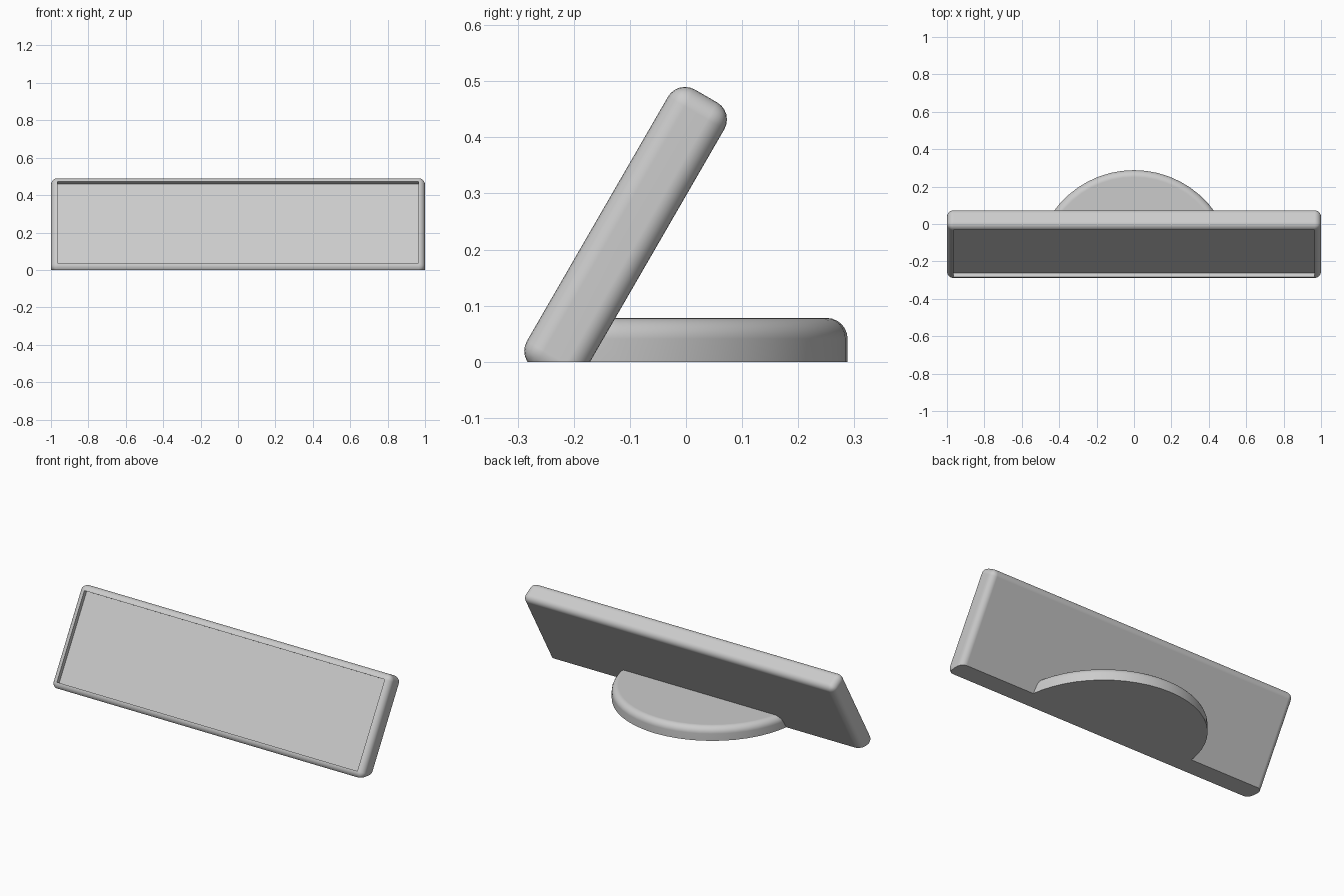
import bpy, bmesh
from math import radians
from mathutils import Matrix, Vector

default = bpy.data.objects.get("Cube")
if default:
    bpy.data.objects.remove(default)

GREY = (0.6, 0.6, 0.6, 1)
TILT = Matrix.Rotation(radians(-30), 4, 'X')   # leans the panel back
FRONT, BACK = -0.264, -0.148                   # panel faces along its own normal
LOW, TOP = -0.145, 0.428                       # panel ends along its slope
ROUND = 0.035

grey = bpy.data.materials.new("plain_grey")
grey.use_nodes = True
grey.diffuse_color = GREY
grey.node_tree.nodes["Principled BSDF"].inputs["Base Color"].default_value = GREY


def clip(bm, point, normal):
    """Remove everything on the normal's side of a plane and cap the cut."""
    geom = bm.verts[:] + bm.edges[:] + bm.faces[:]
    cut = bmesh.ops.bisect_plane(bm, geom=geom, plane_co=point, plane_no=normal,
                                 clear_outer=True)["geom_cut"]
    bmesh.ops.holes_fill(bm, edges=[e for e in cut if isinstance(e, bmesh.types.BMEdge)])


def finish(bm, name):
    bmesh.ops.recalc_face_normals(bm, faces=bm.faces)
    mesh = bpy.data.meshes.new(name)
    bm.to_mesh(mesh)
    bm.free()
    mesh.materials.append(grey)
    obj = bpy.data.objects.new(name, mesh)
    bpy.context.collection.objects.link(obj)
    bpy.ops.object.select_all(action='DESELECT')
    obj.select_set(True)
    bpy.context.view_layer.objects.active = obj
    bpy.ops.object.shade_smooth_by_angle(angle=radians(30))
    weighted = obj.modifiers.new("flat_faces", 'WEIGHTED_NORMAL')
    weighted.keep_sharp = True


# Leaning panel: rounded slab with a shallow recess in its front
bm = bmesh.new()
bmesh.ops.create_cube(bm, size=1)
bmesh.ops.scale(bm, vec=(2, BACK - FRONT, TOP - LOW), verts=bm.verts)
bmesh.ops.translate(bm, vec=(0, (FRONT + BACK) / 2, (TOP + LOW) / 2), verts=bm.verts)
bmesh.ops.bevel(bm, geom=bm.edges[:], offset=ROUND, segments=6, profile=0.5,
                affect='EDGES')
bm.normal_update()
face = min(bm.faces, key=lambda f: (round(f.calc_center_median().y, 4), -f.calc_area()))
recess = bmesh.ops.extrude_discrete_faces(bm, faces=[face])["faces"][0]
bmesh.ops.translate(bm, vec=(0, 0.025, 0), verts=recess.verts)
bmesh.ops.transform(bm, matrix=TILT, verts=bm.verts)
clip(bm, (0, 0, 0), (0, 0, -1))
finish(bm, "leaning_panel")

# Round foot: disc with a rounded top edge, trimmed where it meets the panel
bm = bmesh.new()
bmesh.ops.create_cone(bm, cap_ends=True, segments=52, radius1=0.53, radius2=0.53,
                      depth=0.078, matrix=Matrix.Translation((0, -0.242, 0.039)))
rim = [e for e in bm.edges if all(v.co.z > 0.05 for v in e.verts)]
bmesh.ops.bevel(bm, geom=rim, offset=0.037, segments=6, profile=0.5, affect='EDGES')
normal = TILT.to_3x3() @ Vector((0, 1, 0))
clip(bm, normal * (BACK - 0.001), -normal)
finish(bm, "round_foot")
